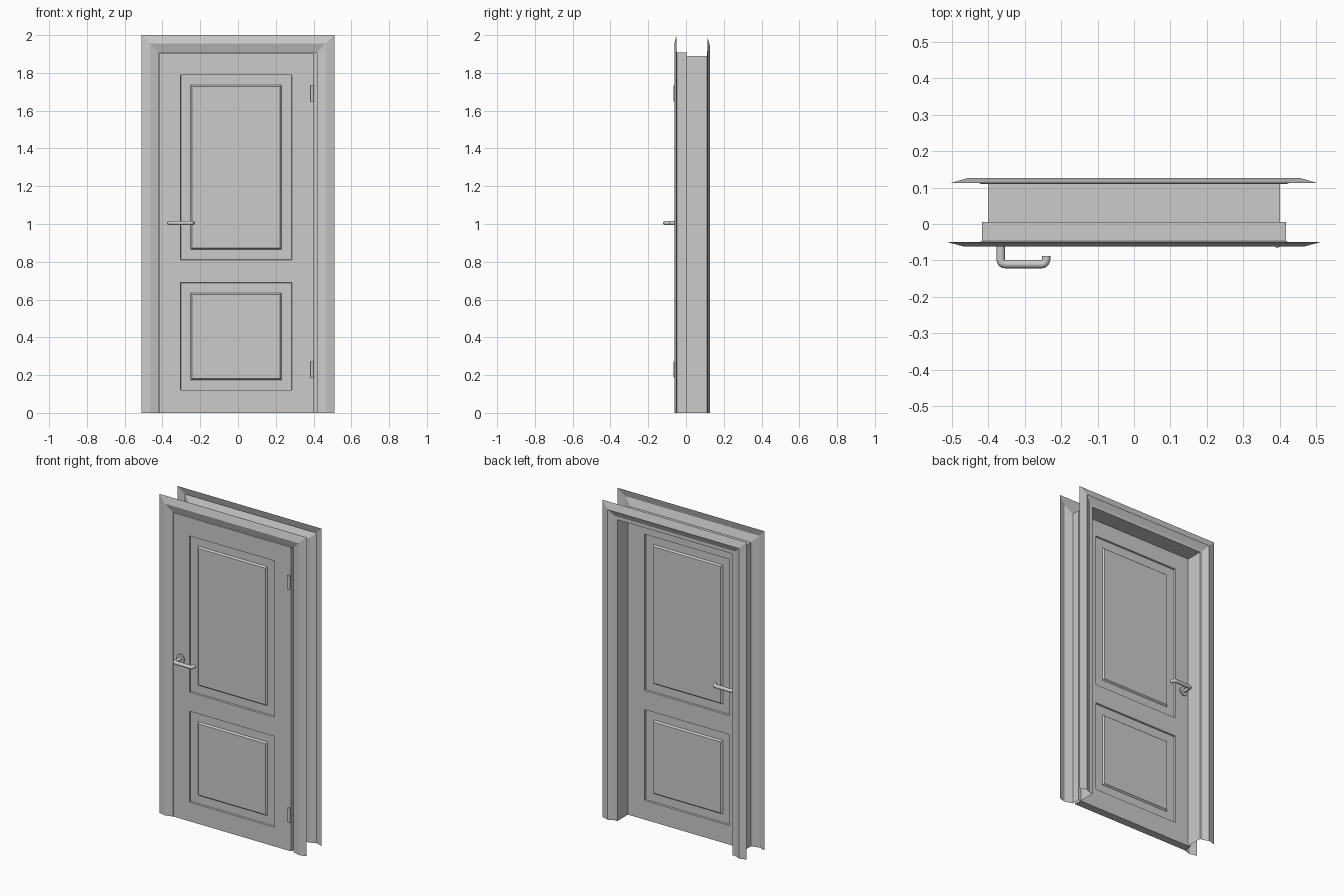
import bpy, bmesh, math
from mathutils import Matrix

cube = bpy.data.objects.get("Cube")
if cube:
    bpy.data.objects.remove(cube, do_unlink=True)

grey = bpy.data.materials.new("plain grey")
grey.use_nodes = True
colour = (0.6, 0.6, 0.6, 1)
grey.diffuse_color = colour
grey.node_tree.nodes["Principled BSDF"].inputs["Base Color"].default_value = colour


def add_object(name, bm, smooth=False):
    mesh = bpy.data.meshes.new(name)
    bm.to_mesh(mesh)
    bm.free()
    mesh.materials.append(grey)
    obj = bpy.data.objects.new(name, mesh)
    bpy.context.collection.objects.link(obj)
    if smooth:
        bpy.ops.object.select_all(action='DESELECT')
        obj.select_set(True)
        bpy.context.view_layer.objects.active = obj
        bpy.ops.object.shade_smooth_by_angle(angle=math.radians(40))
    return obj


def add_cylinder(name, radius, depth, matrix, sides):
    bm = bmesh.new()
    bmesh.ops.create_cone(bm, cap_ends=True, segments=sides, radius1=radius,
                          radius2=radius, depth=depth, matrix=matrix)
    return add_object(name, bm, True)


def sweep_frame(name, profile):
    """Carry a (half width, y) profile up, across and down the opening."""
    bm = bmesh.new()
    rows = []
    for w, y in profile:
        top = w + 1.49
        path = ((-w, 0), (-w, top), (w, top), (w, 0))
        rows.append([bm.verts.new((x, y, z)) for x, z in path])
    for a, b in zip(rows, rows[1:]):
        for i in range(3):
            bm.faces.new((a[i], b[i], b[i + 1], a[i + 1]))
    return add_object(name, bm)


# Casings and rebated lining
sweep_frame("front_casing", [(0.51, -0.05), (0.465, -0.062), (0.417, -0.047)])
sweep_frame("frame_lining", [(0.417, -0.047), (0.417, 0.005), (0.40, 0.005), (0.40, 0.11)])
sweep_frame("back_casing", [(0.40, 0.11), (0.42, 0.11), (0.455, 0.126), (0.50, 0.113)])

# Door leaf with raised panels on both faces
FRONT, BACK = -0.046, 0.004
xs = (-0.415, -0.305, 0.285, 0.40)
zs = (0, 0.12, 0.69, 0.81, 1.79, 1.905)
bm = bmesh.new()
grid = [[bm.verts.new((x, FRONT, z)) for x in xs] for z in zs]
for low, high in zip(grid, grid[1:]):
    for i in range(len(xs) - 1):
        bm.faces.new((low[i], low[i + 1], high[i + 1], high[i]))
extruded = bmesh.ops.extrude_face_region(bm, geom=bm.faces[:], use_keep_orig=True)
for v in extruded["geom"]:
    if isinstance(v, bmesh.types.BMVert):
        v.co.y = BACK
bmesh.ops.recalc_face_normals(bm, faces=bm.faces[:])
panels = []
for f in bm.faces:
    c = f.calc_center_median()
    if abs(f.normal.y) > 0.9 and xs[1] < c.x < xs[2]:
        if zs[1] < c.z < zs[2] or zs[3] < c.z < zs[4]:
            panels.append(f)
for thickness, depth in ((0.002, -0.01), (0.052, 0), (0.008, 0.01)):
    bmesh.ops.inset_individual(bm, faces=panels, thickness=thickness,
                               depth=depth, use_even_offset=True)
add_object("door_leaf", bm)

# Hinge knuckles
for name, z in (("upper_hinge", 1.69), ("lower_hinge", 0.23)):
    add_cylinder(name, 0.0085, 0.085, Matrix.Translation((0.393, -0.057, z)), 16)

# Lever handles with round roses
for side, face, sign in (("front", FRONT, -1), ("back", BACK, 1)):
    turn = Matrix.Rotation(math.pi / 2, 4, 'X')
    place = Matrix.Translation((-0.365, face + sign * 0.003, 1.005))
    add_cylinder(side + "_rose", 0.028, 0.008, place @ turn, 32)

    curve = bpy.data.curves.new(side + "_lever_path", 'CURVE')
    curve.dimensions = '3D'
    curve.bevel_depth = 0.0115
    curve.bevel_resolution = 4
    curve.use_fill_caps = True
    spline = curve.splines.new('NURBS')
    path = ((-0.365, 0), (-0.365, 0.04), (-0.365, 0.064), (-0.335, 0.064),
            (-0.265, 0.064), (-0.24, 0.064), (-0.24, 0.042))
    spline.points.add(len(path) - 1)
    for p, (x, out) in zip(spline.points, path):
        p.co = (x, face + sign * out, 1.005, 1)
    spline.order_u = 3
    spline.use_endpoint_u = True
    spline.resolution_u = 6
    helper = bpy.data.objects.new(side + "_lever_path", curve)
    bpy.context.collection.objects.link(helper)
    bpy.context.view_layer.update()
    mesh = bpy.data.meshes.new_from_object(
        helper.evaluated_get(bpy.context.evaluated_depsgraph_get()))
    bm = bmesh.new()
    bm.from_mesh(mesh)
    bpy.data.objects.remove(helper, do_unlink=True)
    add_object(side + "_lever", bm, True)
